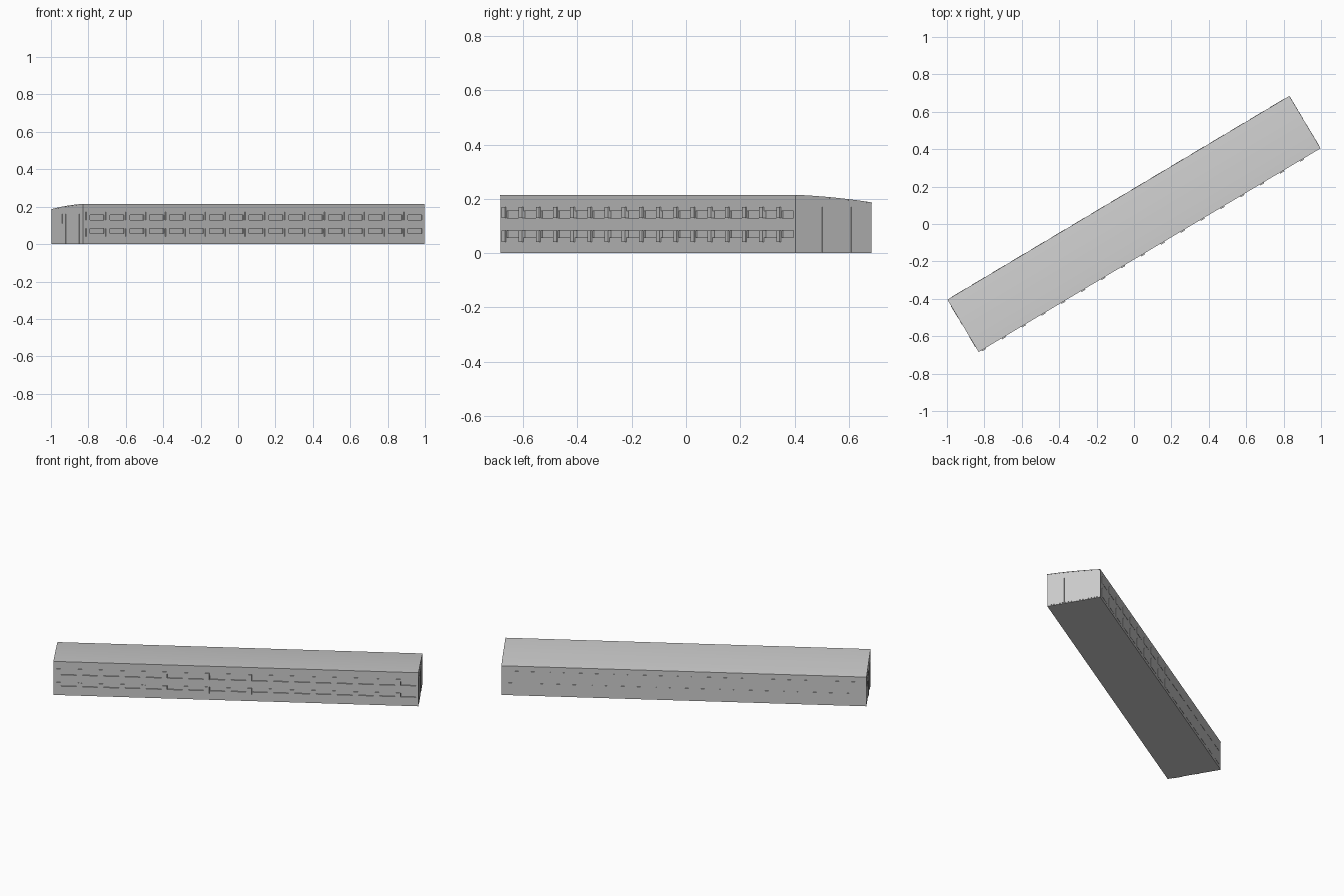
import bpy, bmesh, math

if "Cube" in bpy.data.objects:
    bpy.data.objects.remove(bpy.data.objects["Cube"])

ANGLE = math.atan2(1.09, 1.83)
L, W = 2.126, 0.326
HL, HW = L / 2, W / 2


def finish(name, bm):
    bmesh.ops.recalc_face_normals(bm, faces=bm.faces)
    me = bpy.data.meshes.new(name)
    bm.to_mesh(me)
    bm.free()
    ob = bpy.data.objects.new(name, me)
    ob.rotation_euler.z = ANGLE
    bpy.context.collection.objects.link(ob)
    return ob


def boxes(name, items):
    """One object from many (u0, u1, v0, v1, z0, z1) boxes."""
    bm = bmesh.new()
    for u0, u1, v0, v1, z0, z1 in items:
        vs = bmesh.ops.create_cube(bm, size=1)["verts"]
        for p in vs:
            p.co.x = (u0 + u1) / 2 + p.co.x * (u1 - u0)
            p.co.y = (v0 + v1) / 2 + p.co.y * (v1 - v0)
            p.co.z = (z0 + z1) / 2 + p.co.z * (z1 - z0)
    return finish(name, bm)


def prism(name, profile, half):
    """Extrude a (v, z) profile along the length of the building."""
    bm = bmesh.new()
    f = bm.faces.new([bm.verts.new((-half, v, z)) for v, z in profile])
    ext = bmesh.ops.extrude_face_region(bm, geom=[f])["geom"]
    bmesh.ops.translate(bm, vec=(2 * half, 0, 0),
                        verts=[g for g in ext if isinstance(g, bmesh.types.BMVert)])
    return finish(name, bm)


# roof curve falling from the front wall to the back wall
curve = []
for i in range(9):
    t = i / 8
    curve.append((-HW + W * t, 0.211 - 0.012 * t - 0.016 * t * t))

# main block and thin roof sheet
body = prism("building_body", [(HW, 0), (-HW, 0)] + curve, HL)
prism("roof_sheet", curve + [(v, z + 0.004) for v, z in reversed(curve)], HL + 0.001)

# front windows: recessed glazing with a taller narrow panel beside each
N, STEP, START = 17, 0.1237, -1.045
cuts, vents, back = [], [], []
for i in range(N):
    u = START + i * STEP
    cuts += [(u + 0.026, u + 0.115, -HW - 0.02, -HW + 0.007, z0, z0 + 0.026)
             for z0 in (0.057, 0.130)]
    vents += [(u, u + 0.024, -HW - 0.006, -HW + 0.002, z0, z0 + 0.041)
              for z0 in (0.042, 0.130)]
    back += [(u + 0.01, u + 0.095, HW - 0.002, HW + 0.0015, z0, z1)
             for z0, z1 in ((0.02, 0.08), (0.11, 0.155))]
cutter = boxes("window_cutter", cuts)
cutter.hide_render = True
cutter.hide_viewport = True
mod = body.modifiers.new("window_recesses", "BOOLEAN")
mod.operation = "DIFFERENCE"
mod.solver = "EXACT"
mod.object = cutter
boxes("front_vent_panels", vents)

# flush back windows
boxes("back_windows", back)

# left end: window, mullion strip and door
e = -HL
boxes("left_end_panels", [
    (e - 0.003, e + 0.002, 0.047, 0.125, 0.11, 0.16),
    (e - 0.003, e + 0.002, 0.010, 0.028, 0.0, 0.16),
    (e - 0.003, e + 0.002, -0.130, -0.070, 0.0, 0.16)])

# right end: glazed bays
e = HL
boxes("right_end_panels", [
    (e - 0.002, e + 0.002, v, v + 0.04, 0.005, 0.17)
    for v in (-0.145, -0.098, -0.05, 0.024, 0.075, 0.115)])
